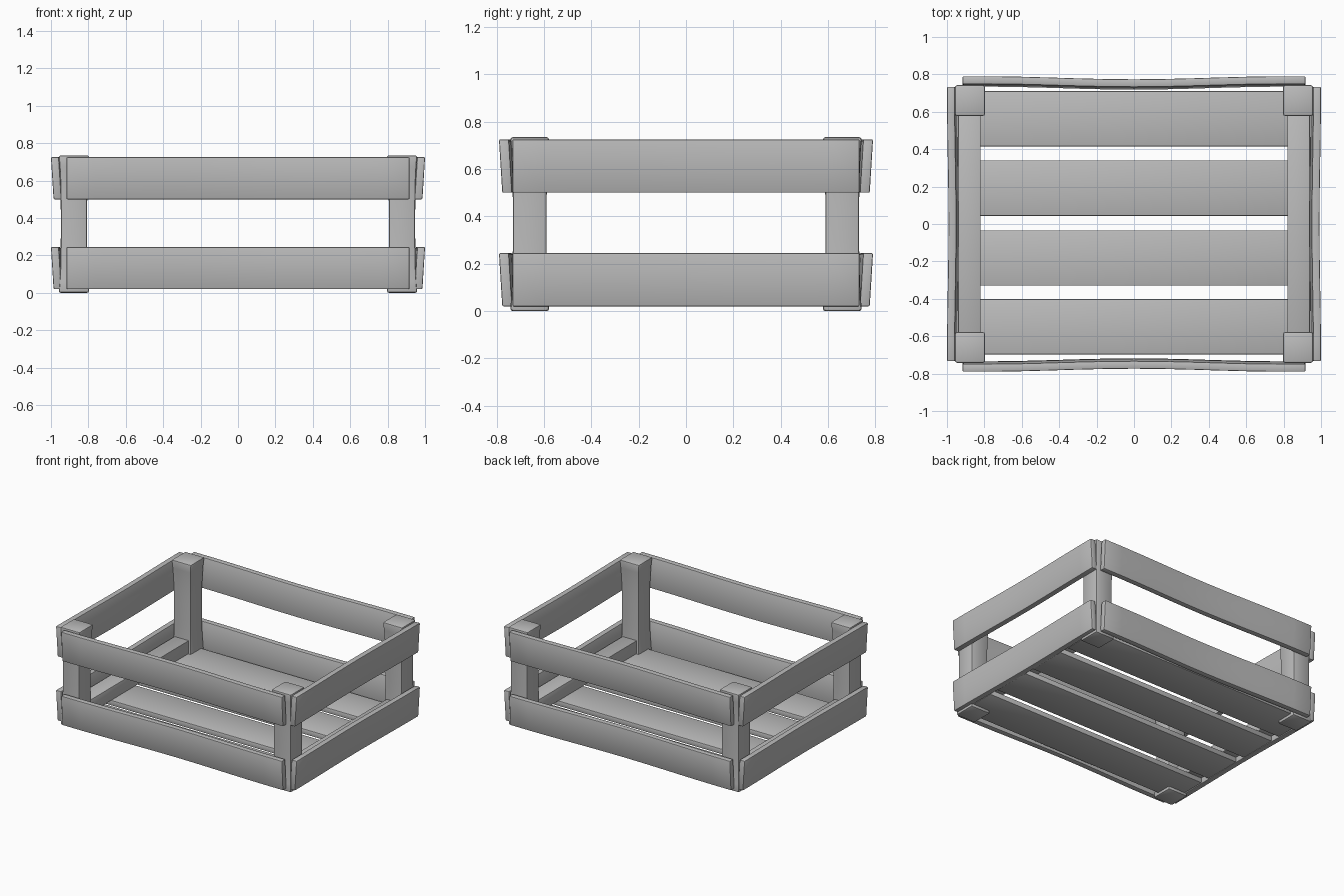
import bpy, bmesh, math
from mathutils import Vector, Matrix

cube = bpy.data.objects.get("Cube")
if cube:
    bpy.data.objects.remove(cube, do_unlink=True)

wood = bpy.data.materials.new("grey wood")
wood.use_nodes = True
GREY = (0.5, 0.5, 0.5, 1)
wood.diffuse_color = GREY
wood.node_tree.nodes["Principled BSDF"].inputs["Base Color"].default_value = GREY


def timber(name, x, y, z, cuts_axis=None, shape=None, bevel=0.006):
    """Bevelled board between the given limits, sliced along one axis and reshaped."""
    lo, hi = Vector((x[0], y[0], z[0])), Vector((x[1], y[1], z[1]))
    mid, size = (lo + hi) / 2, hi - lo
    bm = bmesh.new()
    bmesh.ops.create_cube(bm, size=1)
    bmesh.ops.transform(bm, verts=bm.verts,
                        matrix=Matrix.Translation(mid) @ Matrix.Diagonal(size).to_4x4())
    bmesh.ops.bevel(bm, geom=bm.edges[:], offset=bevel, segments=2, profile=0.5, affect='EDGES')
    if cuts_axis is not None:
        normal = Vector([i == cuts_axis for i in range(3)])
        for i in range(1, 12):
            bmesh.ops.bisect_plane(bm, geom=bm.verts[:] + bm.edges[:] + bm.faces[:],
                                   plane_co=lo + size * (i / 12), plane_no=normal)
    if shape:
        for v in bm.verts:
            shape(v.co)
    mesh = bpy.data.meshes.new(name)
    bm.to_mesh(mesh)
    bm.free()
    mesh.materials.append(wood)
    ob = bpy.data.objects.new(name, mesh)
    bpy.context.collection.objects.link(ob)
    bpy.ops.object.select_all(action='DESELECT')
    ob.select_set(True)
    bpy.context.view_layer.objects.active = ob
    bpy.ops.object.shade_smooth_by_angle(angle=math.radians(35))
    return ob


def bowed(along, across, side, half, bow, z0):
    """Board bends inward halfway along, and leans outward towards its top."""
    def shape(co):
        bend = bow * math.cos(min(1, abs(co[along]) / half) * math.pi / 2) ** 2
        lean = 0.014 * (1 - (co.z - z0) / 0.225)
        co[across] -= side * (bend + lean)
    return shape


# Two tiers of boards around the four sides
for tier, z0 in (("lower", 0.02), ("upper", 0.5)):
    z = (z0, z0 + 0.225)
    for side, label in ((-1, "front"), (1, "back")):
        timber(f"{tier}_{label}_board", (-0.917, 0.917), sorted((side * 0.748, side * 0.79)), z,
               0, bowed(0, 1, side, 0.8, 0.016, z0))
    for side, label in ((-1, "right"), (1, "left")):
        timber(f"{tier}_{label}_board", sorted((side * 0.958, side)), (-0.733, 0.733), z,
               1, bowed(1, 0, side, 0.7, 0.008, z0))

# Corner posts flare at the head and foot, with end rails between them
for sx, lr in ((-1, "right"), (1, "left")):
    for sy, fb in ((-1, "front"), (1, "back")):
        cx, cy = sx * 0.877, sy * 0.66

        def flare(co):
            t = abs(co.z - 0.3675) / 0.3675
            scale = 0.86 + 0.14 * t ** 3
            co.x = cx + (co.x - cx) * scale
            co.y = cy + (co.y - cy) * scale

        timber(f"{fb}_{lr}_post", (cx - 0.082, cx + 0.082), (cy - 0.083, cy + 0.083),
               (0, 0.735), 2, flare, 0.012)
    timber(f"{lr}_rail", sorted((sx * 0.82, sx * 0.94)), (-0.6, 0.6), (0.06, 0.16))

# Floor slats
for i, y in enumerate((-0.55, -0.182, 0.192, 0.562)):
    timber(f"floor_slat_{i + 1}", (-0.94, 0.94), (y - 0.148, y + 0.148), (0.022, 0.062))
